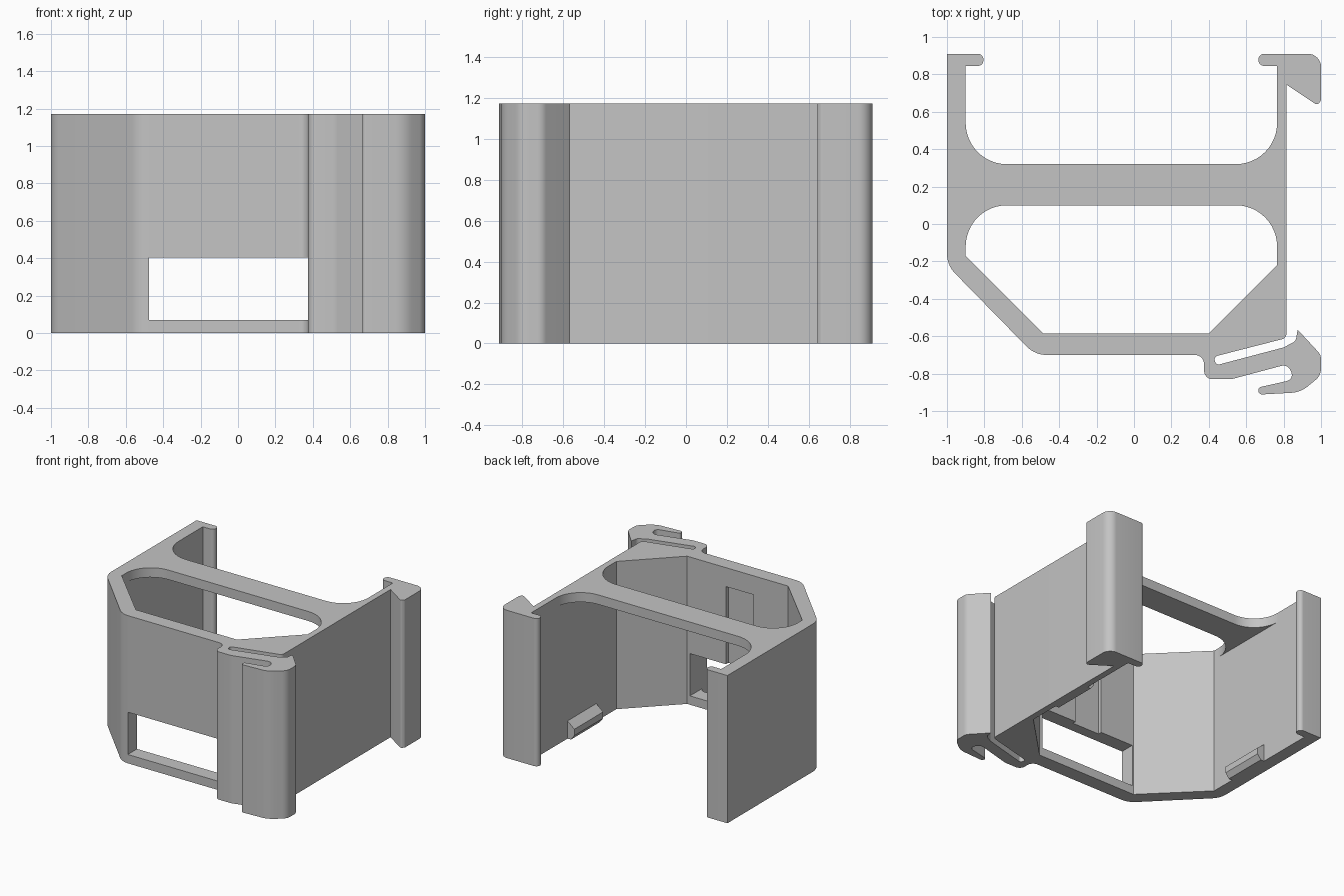
import bpy
import bmesh
import math
from mathutils import Vector, Matrix

default_cube = bpy.data.objects.get("Cube")
if default_cube:
    bpy.data.objects.remove(default_cube, do_unlink=True)

HEIGHT = 1.17
WALL_LEFT, WALL_RIGHT = -0.9, 0.765   # inner faces of the two side walls
FRONT_INNER = -0.585                  # inner face of the front wall

grey = bpy.data.materials.new("plain grey plastic")
grey.use_nodes = True
colour = (0.55, 0.55, 0.55, 1)
grey.diffuse_color = colour
grey.node_tree.nodes["Principled BSDF"].inputs["Base Color"].default_value = colour


def rounded(corners, steps=8):
    """Turn corners (x, y[, radius]) into an outline with true arc fillets."""
    outline = []
    count = len(corners)
    for i, corner in enumerate(corners):
        here = Vector(corner[:2])
        radius = corner[2] if len(corner) > 2 else 0
        if not radius:
            outline.append(here)
            continue
        to_prev = Vector(corners[i - 1][:2]) - here
        to_next = Vector(corners[(i + 1) % count][:2]) - here
        half = to_prev.angle(to_next) / 2
        limit = min(to_prev.length, to_next.length) * 0.49
        reach = min(radius / math.tan(half), limit)
        radius = reach * math.tan(half)
        to_prev.normalize()
        to_next.normalize()
        centre = here + (to_prev + to_next).normalized() * radius / math.sin(half)
        start = here + to_prev * reach - centre
        end = here + to_next * reach - centre
        sweep = start.angle_signed(end)
        for k in range(steps + 1):
            # angle_signed is clockwise-positive, so the rotation is negated
            outline.append(centre + Matrix.Rotation(-sweep * k / steps, 2) @ start)
    return outline


def prism(name, outline, low, high, along_y=False):
    """Extrude an outline along z, or an x-z section along y."""
    def place(p):
        return (p[0], low, p[1]) if along_y else (p[0], p[1], low)
    bm = bmesh.new()
    face = bm.faces.new([bm.verts.new(place(p)) for p in outline])
    extruded = bmesh.ops.extrude_face_region(bm, geom=[face])["geom"]
    moved = [v for v in extruded if isinstance(v, bmesh.types.BMVert)]
    depth = high - low
    bmesh.ops.translate(bm, verts=moved, vec=(0, depth, 0) if along_y else (0, 0, depth))
    bmesh.ops.recalc_face_normals(bm, faces=bm.faces)
    mesh = bpy.data.meshes.new(name)
    bm.to_mesh(mesh)
    bm.free()
    obj = bpy.data.objects.new(name, mesh)
    bpy.context.collection.objects.link(obj)
    mesh.materials.append(grey)
    return obj


def select_only(obj):
    bpy.ops.object.select_all(action="DESELECT")
    obj.select_set(True)
    bpy.context.view_layer.objects.active = obj


def cut_box(target, name, x_range, y_range, z_range):
    """Cut a box-shaped opening out of a part."""
    (x0, x1), (y0, y1) = x_range, y_range
    cutter = prism(name, [(x0, y0), (x1, y0), (x1, y1), (x0, y1)], *z_range)
    cutter.hide_render = True
    cut = target.modifiers.new(name, "BOOLEAN")
    cut.operation = "DIFFERENCE"
    cut.solver = "EXACT"
    cut.object = cutter
    select_only(target)
    bpy.ops.object.modifier_apply(modifier=name)
    bpy.data.objects.remove(cutter, do_unlink=True)


# One continuous wall: left arm, front, spring clip, right arm and hook
left_arm = [
    (WALL_LEFT, FRONT_INNER + 0.415), (WALL_LEFT, 0.845),
    (-0.805, 0.845, 0.03), (-0.805, 0.91, 0.03),
    (-1, 0.91), (-1, -0.22, 0.15), (-0.53, -0.7, 0.15),
]
spring_clip = [
    (0.375, -0.7, 0.05), (0.375, -0.83, 0.045), (0.52, -0.83, 0.1),
    (0.82, -0.75, 0.04), (0.86, -0.83, 0.05),
    (0.66, -0.875, 0.02), (0.67, -0.912, 0.02),
    (0.89, -0.9, 0.15), (1, -0.81, 0.08), (1, -0.7, 0.06),
    (0.875, -0.565), (0.865, -0.625, 0.03), (0.8, -0.66, 0.02),
    (0.44, -0.755, 0.02), (0.425, -0.71, 0.02), (0.815, -0.61, 0.03),
]
right_arm = [
    (0.815, 0.745), (0.98, 0.635, 0.03), (1, 0.66, 0.02), (1, 0.91, 0.07),
    (0.665, 0.91, 0.032), (0.665, 0.845, 0.032), (WALL_RIGHT, 0.845),
    (WALL_RIGHT, -0.22), (0.4, FRONT_INNER), (-0.485, FRONT_INNER),
]
frame = prism("clip_frame", rounded(left_arm + spring_clip + right_arm), 0, HEIGHT)

# Window through the front wall and the shallow recess above it
cut_box(frame, "window_cutter", (-0.475, 0.375), (-0.8, -0.5), (0.07, 0.405))
cut_box(frame, "recess_cutter", (-0.18, 0.06),
        (FRONT_INNER - 0.03, -0.5), (0.3, 1.02))

# Thin bridge between the arms, flared into both side walls
FLARE = 0.22
lower, upper = 0.1, 0.32
bridge = prism("top_bridge", rounded([
    (WALL_LEFT, lower - FLARE * 2.1), (WALL_LEFT, lower, FLARE),
    (WALL_RIGHT, lower, FLARE), (WALL_RIGHT, lower - FLARE * 2.1),
    (WALL_RIGHT, upper + FLARE * 2.1), (WALL_RIGHT, upper, FLARE),
    (WALL_LEFT, upper, FLARE), (WALL_LEFT, upper + FLARE * 2.1),
], 12), HEIGHT - 0.075, HEIGHT)
# Trim the zero-width tails that only guided the fillets
bm = bmesh.new()
bm.from_mesh(bridge.data)
for v in bm.verts:
    v.co.y = max(lower - FLARE, min(upper + FLARE, v.co.y))
bmesh.ops.remove_doubles(bm, verts=bm.verts, dist=0.0001)
bm.to_mesh(bridge.data)
bm.free()

# Sloped retaining catches low on the inner side walls
catches = []
for name, wall, inward in (("right_catch", WALL_LEFT, 1), ("left_catch", WALL_RIGHT, -1)):
    section = [(0, 0), (0.03, 0), (0.06, 0.04), (0.06, 0.09), (0, 0.14)]
    catches.append(prism(name, [(wall + inward * u, z) for u, z in section],
                         0.03, 0.39, along_y=True))

for obj in [frame, bridge] + catches:
    select_only(obj)
    bpy.ops.object.shade_smooth_by_angle(angle=math.radians(30))
